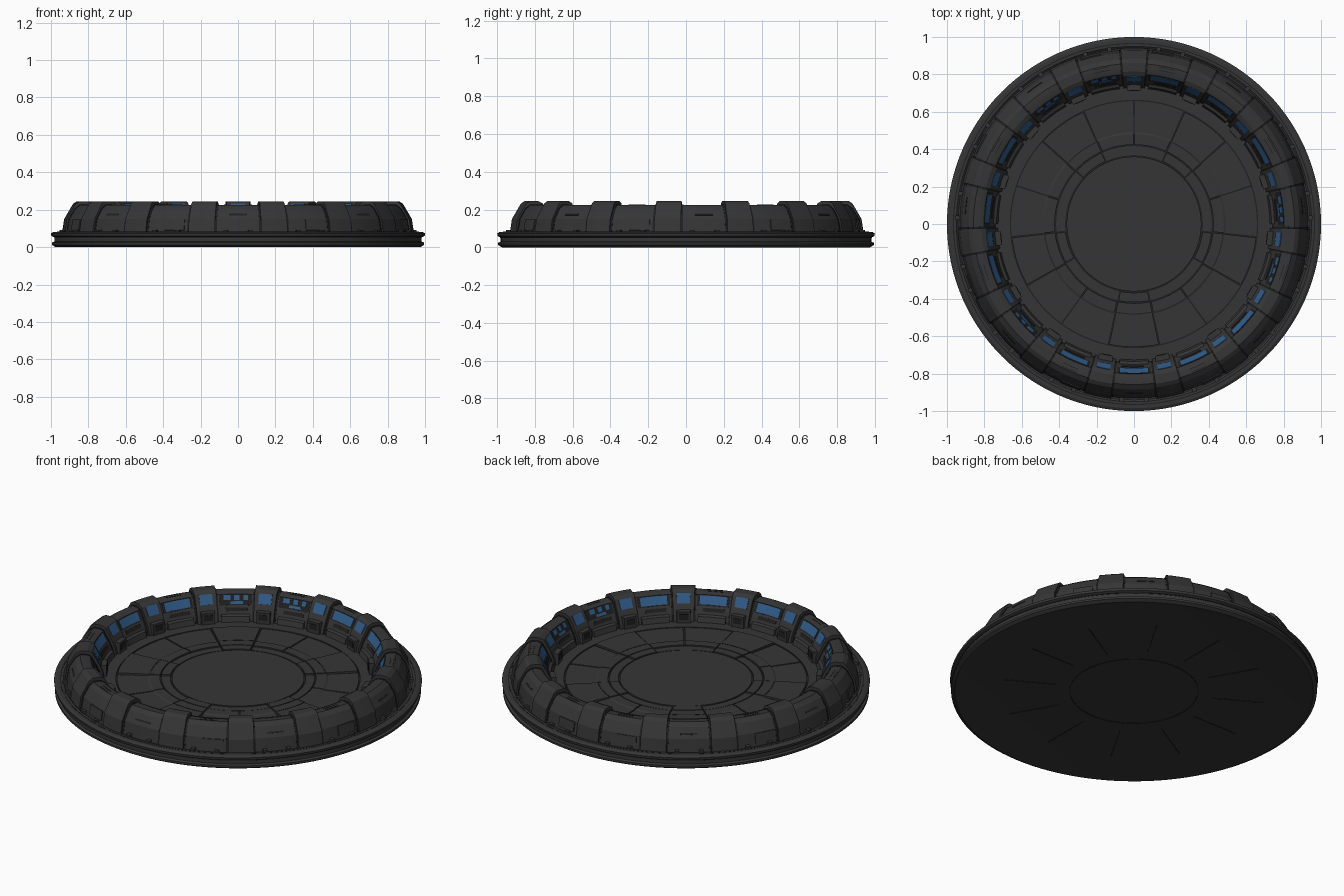
import bpy, bmesh, math

if "Cube" in bpy.data.objects:
    bpy.data.objects.remove(bpy.data.objects["Cube"])

def material(name, col):
    m = bpy.data.materials.new(name)
    m.diffuse_color = (*col, 1)
    m.use_nodes = True
    m.node_tree.nodes["Principled BSDF"].inputs["Base Color"].default_value = m.diffuse_color
    return m

HULL = material("charcoal hull", (0.036, 0.036, 0.036))
DARK = material("black recess", (0.014, 0.014, 0.014))
BLUE = material("blue window", (0.03, 0.105, 0.25))

def part(name, mat, sectors):
    """One object made of sectors: (closed r/z profile, start deg, end deg)."""
    bm = bmesh.new()
    for prof, a0, a1 in sectors:
        full = abs(a1 - a0) >= 359.9
        n = 120 if full else max(1, math.ceil(abs(a1 - a0) / 3))
        rings = []
        for i in range(n if full else n + 1):
            a = math.radians(a0 + (a1 - a0) * i / n)
            rings.append([bm.verts.new((r * math.cos(a), r * math.sin(a), z)) for r, z in prof])
        k = len(prof)
        for i in range(n):
            p, q = rings[i], rings[(i + 1) % len(rings)]
            for j in range(k):
                l = (j + 1) % k
                if prof[j][0] == 0 and prof[l][0] == 0:
                    continue
                if prof[j][0] == 0:
                    bm.faces.new((p[j], p[l], q[l]))
                elif prof[l][0] == 0:
                    bm.faces.new((p[j], p[l], q[j]))
                else:
                    bm.faces.new((p[j], p[l], q[l], q[j]))
        if not full:
            bm.faces.new(rings[0])
            bm.faces.new(rings[-1])
    # weld the points on the axis only
    axis = [v for v in bm.verts if v.co.xy.length < 1e-6]
    bmesh.ops.remove_doubles(bm, verts=axis, dist=1e-5)
    loose = [v for v in bm.verts if not v.link_faces]
    bmesh.ops.delete(bm, geom=loose, context='VERTS')
    bmesh.ops.recalc_face_normals(bm, faces=bm.faces)
    for f in bm.faces:
        f.smooth = True
    for e in bm.edges:
        e.smooth = len(e.link_faces) == 2 and e.calc_face_angle(3) < math.radians(20)
    me = bpy.data.meshes.new(name)
    bm.to_mesh(me)
    bm.free()
    me.materials.append(mat)
    ob = bpy.data.objects.new(name, me)
    bpy.context.collection.objects.link(ob)
    return ob

def rect(r0, r1, z0, z1):
    return [(r0, z0), (r1, z0), (r1, z1), (r0, z1)]

def slab(p, q, t):
    """Thin strip along the r/z line p-q, thickened by t to its left."""
    dx, dz = q[0] - p[0], q[1] - p[1]
    d = math.hypot(dx, dz)
    nx, nz = -dz / d * t, dx / d * t
    return [p, q, (q[0] + nx, q[1] + nz), (p[0] + nx, p[1] + nz)]

def lerp(p, q, t):
    return (p[0] + (q[0] - p[0]) * t, p[1] + (q[1] - p[1]) * t)

RIBS = [90 + 24 * i for i in range(15)]
GAPS = [a + 12 for a in RIBS]
BROKEN = (102, 126, 222, 342, 366)   # gaps with split windows
BEAMS = [-90 + 72 * i for i in range(5)]

# Base dish with grooved rim
part("base_dish", HULL, [([(0, 0.003), (0.95, 0.003), (0.975, 0), (0.995, 0.012), (0.995, 0.024),
     (0.982, 0.03), (0.982, 0.052), (0.998, 0.06), (1.0, 0.074), (0.985, 0.082),
     (0.95, 0.082), (0.94, 0.074), (0, 0.074)], 0, 360)])
part("rim_groove_line", DARK, [(rect(0.97, 0.984, 0.05, 0.055), 0, 360),
                               (rect(0.962, 0.968, 0.08, 0.083), 0, 360)])

# Ring wall between ribs
WALL = [(0.74, 0.07), (0.75, 0.12), (0.772, 0.165), (0.802, 0.217), (0.825, 0.225),
        (0.858, 0.225), (0.885, 0.205), (0.918, 0.15), (0.932, 0.07)]
part("ring_wall", HULL, [(WALL, 0, 360)])

# Raised ribs straddling the wall
RIB = [(0.725, 0.07), (0.735, 0.12), (0.757, 0.17), (0.792, 0.233), (0.815, 0.245),
       (0.862, 0.245), (0.882, 0.232), (0.93, 0.15), (0.942, 0.07)]
part("wall_ribs", HULL, [(RIB, a - 4.4, a + 4.4) for a in RIBS])
# Dark seams beside each rib, on the outer and inner slopes
part("rib_seams", DARK, [(slab(WALL[i + 1], WALL[i], -0.002), a + s * 4.7 - 0.3, a + s * 4.7 + 0.3)
                         for a in RIBS for s in (-1, 1) for i in range(8)])

# Blue windows on the inner slope
wins, frames = [], []
for a in RIBS:
    p, q = lerp(RIB[2], RIB[3], 0.15), lerp(RIB[2], RIB[3], 0.95)
    wins.append((slab(p, q, 0.004), a - 2.7, a + 2.7))
for a in GAPS:
    p, q = lerp(WALL[2], WALL[3], 0.1), lerp(WALL[2], WALL[3], 0.92)
    frames.append((slab(WALL[2], WALL[3], 0.002), a - 6.5, a + 6.5))
    if a in BROKEN or a - 360 in BROKEN or a + 360 in BROKEN:
        m = lerp(p, q, 0.45)
        for s, e in ((-5, -3.2), (-1.5, 0.5), (2, 4.8)):
            wins.append((slab(m, q, 0.004), a + s, a + e))
        wins.append((slab(p, lerp(p, q, 0.3), 0.004), a - 3, a + 2))
    else:
        wins.append((slab(p, q, 0.004), a - 5.5, a + 5.5))
part("inner_windows", BLUE, wins)
part("window_frames", DARK, frames)

# Equipment boxes at the foot of each rib and sills at the foot of each gap
part("rib_foot_boxes", HULL, [(rect(0.715, 0.745, 0.075, 0.15), a - 3, a + 3) for a in RIBS])
part("rib_foot_vents", DARK, [(rect(0.712, 0.72, 0.105, 0.138), a - 2, a + 2) for a in RIBS])
part("gap_sills", HULL, [([(0.722, 0.07), (0.76, 0.07), (0.76, 0.125), (0.735, 0.115)], a - 6, a + 6)
                         for a in GAPS])
part("gap_slots", DARK, [(slab(lerp(WALL[1], WALL[2], 0.35), lerp(WALL[1], WALL[2], 0.75), 0.003), a - 5, a + 4)
                         for a in GAPS])

# Outer wall hatches, slots and rim clips
part("outer_hatches", HULL, [(slab(lerp(WALL[8], WALL[7], 0.25), lerp(WALL[8], WALL[7], 0.95), -0.006),
                              a - 1, a + 6) for a in GAPS[::2]])
part("outer_slots", DARK, [(slab(lerp(WALL[7], WALL[6], 0.35), lerp(WALL[7], WALL[6], 0.5), -0.002),
                            a - 3, a + 3) for a in GAPS[1::2]])
part("top_hatch_lines", DARK, [(rect(r, r + 0.004, 0.222, 0.2265), a - 3, a + 3)
                               for a in GAPS[::2] for r in (0.83, 0.848)])
part("rim_clips", HULL, [(rect(0.93, 0.955, 0.075, 0.092), a + s - 0.7, a + s + 0.7)
                         for a in GAPS for s in (-4, 4)])

# Floor: dark underlay showing through as seams
part("floor_underlay", DARK, [(rect(0.3, 0.74, 0.07, 0.0785), 0, 360)])
part("floor_outer_ring", HULL, [(rect(0.664, 0.74, 0.072, 0.084), 0, 360)])
panels = []
for b in BEAMS:
    panels.append((rect(0.424, 0.657, 0.072, 0.09), b - 11.6, b + 11.6))
    for c in (b + 24, b + 48):
        panels.append(([(0.424, 0.072), (0.657, 0.072), (0.657, 0.083), (0.49, 0.083), (0.48, 0.088),
                        (0.424, 0.088)], c - 11.6, c + 11.6))
part("floor_panels", HULL, panels)
part("floor_panel_lines", DARK, [(rect(0.478, 0.484, 0.08, 0.0915), b - 11, b + 11) for b in BEAMS])
part("floor_inner_ring", HULL, [(rect(0.368, 0.416, 0.072, 0.085), b + 12.4, b + 59.6) for b in BEAMS])
part("floor_inner_keys", HULL, [(rect(0.368, 0.418, 0.072, 0.09), b - 11.4, b + 11.4) for b in BEAMS])
part("floor_centre_disc", HULL, [([(0, 0.072), (0.36, 0.072), (0.36, 0.087), (0, 0.087)], 0, 360)])

# Underside seams
under = [(rect(0.347, 0.352, 0.001, 0.006), 0, 360)]
under += [(rect(0.43, 0.72, 0.001, 0.006), 30 * i - 0.25, 30 * i + 0.25) for i in range(12)]
part("underside_seams", DARK, under)
